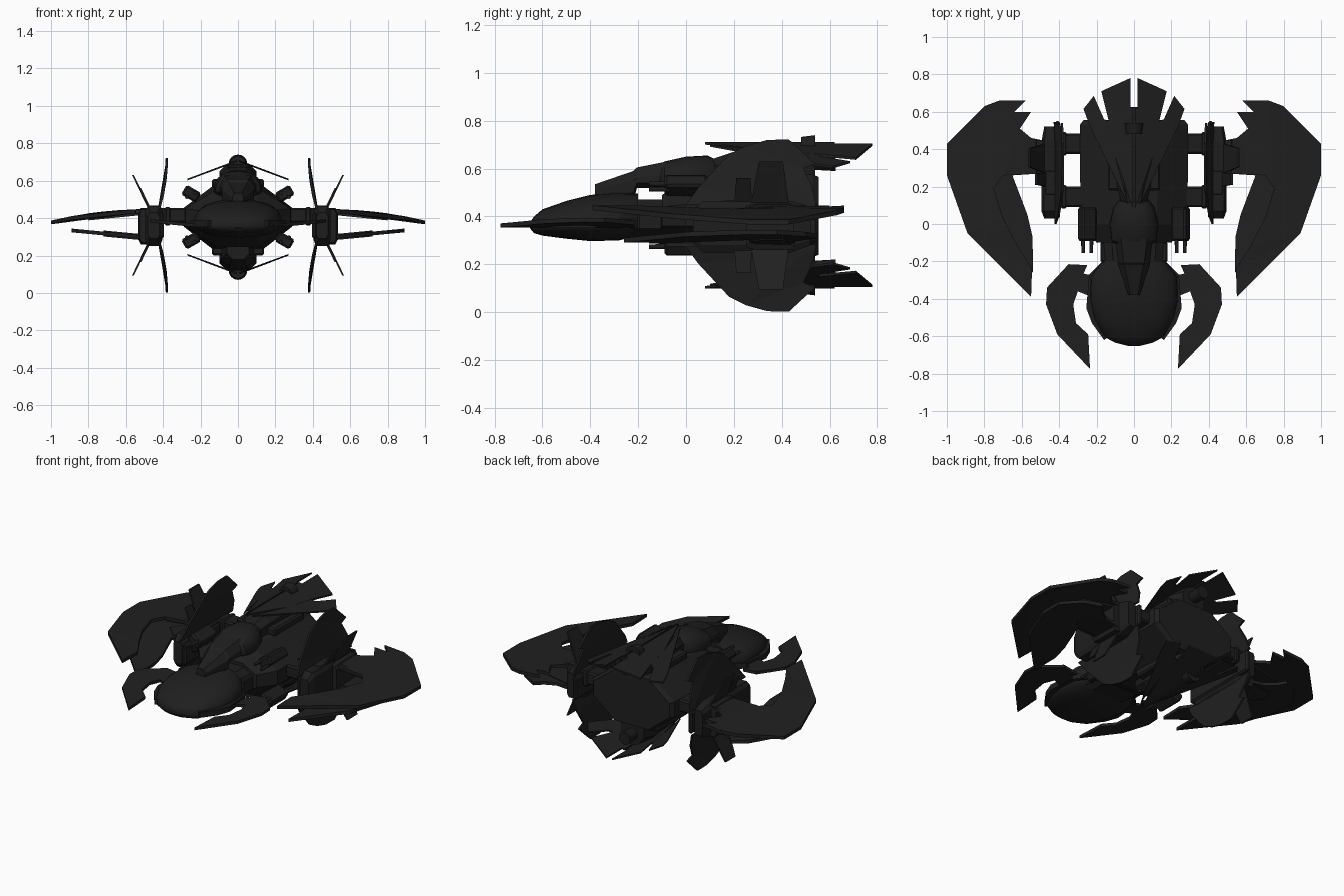
import bpy, bmesh, math
from mathutils import Vector, Matrix


def material(name, v):
    m = bpy.data.materials.new(name)
    m.diffuse_color = (v, v, v, 1)
    return m


HULL = material("hull black", 0.0135)
PLATE = material("wing charcoal", 0.0145)
MECH = material("machinery black", 0.0125)
ZC, ZP = 0.405, 0.362        # heights of the hull and pod mirror planes


def finish(name, bm, mat, mx=False, mz=None, smooth=False):
    """Optionally mirror in z (about mz) and x, then make the object."""
    def reflect(axis, centre):
        d = bmesh.ops.duplicate(bm, geom=bm.verts[:] + bm.edges[:] + bm.faces[:])
        for v in d["geom"]:
            if isinstance(v, bmesh.types.BMVert):
                v.co[axis] = 2 * centre - v.co[axis]
    if mz is not None:
        reflect(2, mz)
    if mx:
        reflect(0, 0)
    bmesh.ops.recalc_face_normals(bm, faces=bm.faces[:])
    me = bpy.data.meshes.new(name)
    bm.to_mesh(me)
    bm.free()
    me.materials.append(mat)
    ob = bpy.data.objects.new(name, me)
    bpy.context.collection.objects.link(ob)
    if smooth:
        bpy.ops.object.select_all(action='DESELECT')
        ob.select_set(True)
        bpy.context.view_layer.objects.active = ob
        bpy.ops.object.shade_smooth_by_angle(angle=math.radians(32))
    return ob


def plate(name, pts, place, thick, mat, **kw):
    """Thin sheet: 2D outline placed in 3D, thickened along vector thick."""
    bm = bmesh.new()
    t = Vector(thick) / 2
    a = [bm.verts.new(Vector(place(*p)) + t) for p in pts]
    b = [bm.verts.new(Vector(place(*p)) - t) for p in pts]
    n = len(pts)
    caps = [bm.faces.new(a), bm.faces.new(b[::-1])]
    for i in range(n):
        bm.faces.new((a[i], b[i], b[(i + 1) % n], a[(i + 1) % n]))
    bm.normal_update()
    bmesh.ops.triangulate(bm, faces=caps, ngon_method='EAR_CLIP')
    return finish(name, bm, mat, **kw)


def skin(bm, rings):
    rs = [[bm.verts.new(p) for p in r] for r in rings]
    n = len(rs[0])
    for r, s in zip(rs, rs[1:]):
        for i in range(n):
            bm.faces.new((r[i], r[(i + 1) % n], s[(i + 1) % n], s[i]))
    bm.faces.new(rs[0])
    bm.faces.new(rs[-1][::-1])


def round_loft(name, secs, mat, cx=0, n=28, e=0.85, **kw):
    """Rounded body along y; sections are (y, half width, z low, z mid, z high)."""
    bm = bmesh.new()
    rings = []
    for y, w, z0, zm, z1 in secs:
        r = []
        for i in range(n):
            c, s = math.cos(2 * math.pi * i / n), math.sin(2 * math.pi * i / n)
            x = cx + w * math.copysign(abs(c) ** e, c)
            h = (z1 - zm) if s > 0 else (zm - z0)
            r.append((x, y, zm + h * math.copysign(abs(s) ** e, s)))
        rings.append(r)
    skin(bm, rings)
    return finish(name, bm, mat, smooth=True, **kw)


def hex_loft(name, secs, mat, cx=0, **kw):
    """Eight-sided body; sections (y, side w, top w, z low, z side low, z side high, z high)."""
    bm = bmesh.new()
    skin(bm, [[(cx + w, y, s0), (cx + w, y, s1), (cx + t, y, z1), (cx - t, y, z1),
               (cx - w, y, s1), (cx - w, y, s0), (cx - t, y, z0), (cx + t, y, z0)]
              for y, w, t, z0, s0, s1, z1 in secs])
    return finish(name, bm, mat, **kw)


def box(name, c, size, mat, roll=0, bevel=0.01, **kw):
    bm = bmesh.new()
    m = Matrix.Translation(c) @ Matrix.Rotation(roll, 4, 'Y') @ Matrix.Diagonal((*size, 1))
    bmesh.ops.create_cube(bm, size=1, matrix=m)
    bmesh.ops.bevel(bm, geom=bm.edges[:], offset=bevel, segments=1, affect='EDGES')
    return finish(name, bm, mat, **kw)


def tube(name, c, r, length, mat, **kw):
    bm = bmesh.new()
    m = Matrix.Translation(c) @ Matrix.Rotation(math.pi / 2, 4, 'X')
    bmesh.ops.create_cone(bm, cap_ends=True, segments=16, radius1=r, radius2=r * 0.85,
                          depth=length, matrix=m)
    return finish(name, bm, mat, smooth=True, **kw)


# Nose section, cockpit and neck
round_loft("nose", [(-0.652, 0.03, 0.35, 0.36, 0.375), (-0.635, 0.10, 0.33, 0.36, 0.40),
                    (-0.60, 0.165, 0.32, 0.365, 0.43), (-0.5, 0.215, 0.307, 0.375, 0.465),
                    (-0.4, 0.235, 0.297, 0.38, 0.49), (-0.28, 0.23, 0.30, 0.385, 0.50),
                    (-0.2, 0.17, 0.32, 0.39, 0.495)], HULL)
plate("nose_rim", [(0.17, -0.2), (0.24, -0.27), (0.255, -0.45), (0.225, -0.53), (0.16, -0.62),
                   (0.13, -0.6), (0.15, -0.3)], lambda x, y: (x, y, 0.37), (0, 0, 0.035), MECH, mx=True)
hex_loft("cockpit", [(-0.38, 0.03, 0.02, 0.46, 0.48, 0.51, 0.535),
                     (-0.22, 0.085, 0.05, 0.46, 0.50, 0.55, 0.59),
                     (-0.205, 0.085, 0.055, 0.52, 0.54, 0.56, 0.605),
                     (-0.08, 0.10, 0.07, 0.52, 0.54, 0.58, 0.63)], HULL)
round_loft("canopy_dome", [(-0.13, 0.07, 0.53, 0.55, 0.60), (-0.09, 0.12, 0.52, 0.55, 0.63),
                           (0, 0.13, 0.5, 0.55, 0.65), (0.09, 0.11, 0.5, 0.55, 0.655),
                           (0.14, 0.07, 0.5, 0.55, 0.63)], HULL)
hex_loft("neck", [(-0.24, 0.16, 0.11, 0.31, 0.35, 0.43, 0.47),
                  (-0.05, 0.18, 0.12, 0.31, 0.35, 0.43, 0.47)], MECH)
box("neck_block", (0.15, -0.15, 0.39), (0.06, 0.11, 0.10), MECH, mx=True)

# Canards at the front
plate("canard", [(0.20, -0.28), (0.27, -0.265), (0.25, -0.22), (0.35, -0.215), (0.465, -0.34),
                 (0.47, -0.43), (0.41, -0.59), (0.235, -0.775), (0.245, -0.59), (0.31, -0.53),
                 (0.325, -0.43), (0.30, -0.36), (0.20, -0.40)],
      lambda x, y: (x, y, 0.362 + 0.1 * (x - 0.235)), (0, 0, 0.018), PLATE, mx=True)

# Main hull
hex_loft("main_hull", [(-0.10, 0.20, 0.10, 0.30, 0.36, 0.44, 0.49),
                       (0.0, 0.28, 0.12, 0.25, 0.36, 0.45, 0.55),
                       (0.3, 0.29, 0.13, 0.23, 0.355, 0.455, 0.575),
                       (0.53, 0.29, 0.13, 0.23, 0.355, 0.455, 0.575),
                       (0.555, 0.27, 0.12, 0.24, 0.36, 0.45, 0.565)], HULL)

# Spine nacelles above and below
hex_loft("spine_nacelle", [(0.08, 0.06, 0.03, 0.52, 0.54, 0.60, 0.63),
                           (0.2, 0.09, 0.05, 0.52, 0.56, 0.63, 0.67),
                           (0.45, 0.10, 0.06, 0.52, 0.56, 0.65, 0.69),
                           (0.54, 0.08, 0.05, 0.54, 0.57, 0.64, 0.68)], MECH, mz=ZC)
box("spine_collar", (0, 0.33, 0.585), (0.28, 0.3, 0.05), HULL, mz=ZC)
tube("spine_cap", (0, 0.51, 0.69), 0.05, 0.06, MECH, mz=ZC)
tube("spine_exhaust", (0, 0.57, 0.63), 0.04, 0.11, MECH, mz=ZC)

# Sloped tail plates
roof = lambda x, y: (x, y, 0.70 - 0.375 * (x - 0.02))
plate("tail_plate_inner", [(0.005, 0.08), (0.005, 0.62), (0.02, 0.62), (0.02, 0.78), (0.175, 0.71),
                           (0.135, 0.55), (0.10, 0.36)],
      roof, (0, 0, 0.01), PLATE, mx=True, mz=ZC)
plate("tail_plate_outer", [(0.03, 0.10), (0.10, 0.36), (0.135, 0.55), (0.16, 0.56), (0.215, 0.685),
                           (0.27, 0.615), (0.235, 0.52)], roof, (0, 0, 0.009), PLATE, mx=True, mz=ZC)

# Shoulder guns
tilt = math.radians(-30)
box("gun_housing", (0.25, 0.0, 0.53), (0.09, 0.18, 0.06), MECH, roll=tilt, mx=True, mz=ZC)
for i, dx in enumerate((-0.022, 0.022)):
    tube("gun_barrel_%d" % i, (0.25 + dx, -0.11, 0.525 - dx * 0.5), 0.011, 0.09, MECH, mx=True, mz=ZC)

# Struts to the side pods
for i, y in enumerate((0.43, 0.145)):
    box("strut_%d" % i, (0.345, y, 0.415), (0.15, 0.11, 0.08), MECH, mx=True)
    box("strut_collar_%d" % i, (0.375, y, 0.41), (0.035, 0.125, 0.10), HULL, mx=True)

# Side pods with an inner rail
hex_loft("side_pod", [(0.03, 0.03, 0.02, 0.29, 0.31, 0.41, 0.43),
                      (0.07, 0.045, 0.03, 0.25, 0.28, 0.44, 0.465),
                      (0.44, 0.045, 0.03, 0.25, 0.28, 0.44, 0.465),
                      (0.52, 0.03, 0.02, 0.28, 0.30, 0.42, 0.44)], MECH, cx=0.45, mx=True)
box("pod_rail", (0.41, 0.29, 0.36), (0.03, 0.52, 0.14), HULL, mx=True)
box("pod_cap", (0.445, 0.22, 0.455), (0.07, 0.14, 0.025), HULL, mx=True, mz=ZP)
hex_loft("wing_mount", [(0.25, 0.035, 0.025, 0.27, 0.29, 0.43, 0.445),
                        (0.30, 0.045, 0.03, 0.26, 0.29, 0.435, 0.455),
                        (0.45, 0.04, 0.03, 0.26, 0.29, 0.435, 0.455)], HULL, cx=0.49, mx=True)
plate("pod_tab", [(0.2, 0.45), (0.21, 0.56), (0.27, 0.56), (0.275, 0.45)],
      lambda y, z: (0.47 + 0.48 * (z - 0.45), y, z), (0.012, 0, 0), MECH, mx=True, mz=ZP)

# Pod fins: tall swept fin and small outward fin, above and below
plate("tall_fin", [(0.0, 0.45), (0.05, 0.52), (0.18, 0.66), (0.25, 0.695), (0.34, 0.72), (0.43, 0.722),
                   (0.54, 0.62), (0.49, 0.60), (0.53, 0.52), (0.545, 0.44)],
      lambda y, z: (0.38 + 0.55 * (0.72 - z) ** 2, y, z), (0.012, 0, 0), PLATE, mx=True, mz=ZP)
plate("small_fin", [(0.27, 0.45), (0.305, 0.63), (0.405, 0.63), (0.43, 0.45)],
      lambda y, z: (0.475 + 0.48 * (z - 0.45), y, z), (0.01, 0, 0), PLATE, mx=True, mz=ZP)

# Large crescent wings and the smaller wings under them
plate("upper_wing", [(0.50, 0.27), (0.50, 0.45), (0.55, 0.46), (0.61, 0.51), (0.55, 0.60), (0.64, 0.60),
                     (0.58, 0.66), (0.72, 0.66), (0.80, 0.63), (1.0, 0.43), (1.0, 0.26), (0.89, -0.05),
                     (0.55, -0.39), (0.545, -0.24), (0.62, -0.12), (0.70, 0.03), (0.75, 0.19), (0.70, 0.26)],
      lambda x, y: (x, y, 0.437 - 0.24 * (x - 0.5) ** 2), (0, 0, 0.02), PLATE, mx=True)
plate("lower_wing", [(0.50, 0.27), (0.50, 0.45), (0.60, 0.46), (0.66, 0.50), (0.70, 0.55), (0.80, 0.50),
                     (0.89, 0.38), (0.89, 0.24), (0.80, 0.0), (0.54, -0.26), (0.542, -0.07),
                     (0.57, 0.05), (0.65, 0.26)],
      lambda x, y: (x, y, 0.297 + 0.095 * (x - 0.5)), (0, 0, 0.02), PLATE, mx=True)
# Thick wing roots
plate("upper_wing_root", [(0.52, 0.29), (0.52, 0.44), (0.72, 0.42), (0.80, 0.34), (0.70, 0.28)],
      lambda x, y: (x, y, 0.435 - 0.1 * (x - 0.5)), (0, 0, 0.034), HULL, mx=True)
plate("lower_wing_root", [(0.52, 0.29), (0.52, 0.44), (0.68, 0.42), (0.72, 0.34), (0.66, 0.28)],
      lambda x, y: (x, y, 0.297 + 0.095 * (x - 0.5)), (0, 0, 0.032), HULL, mx=True)
